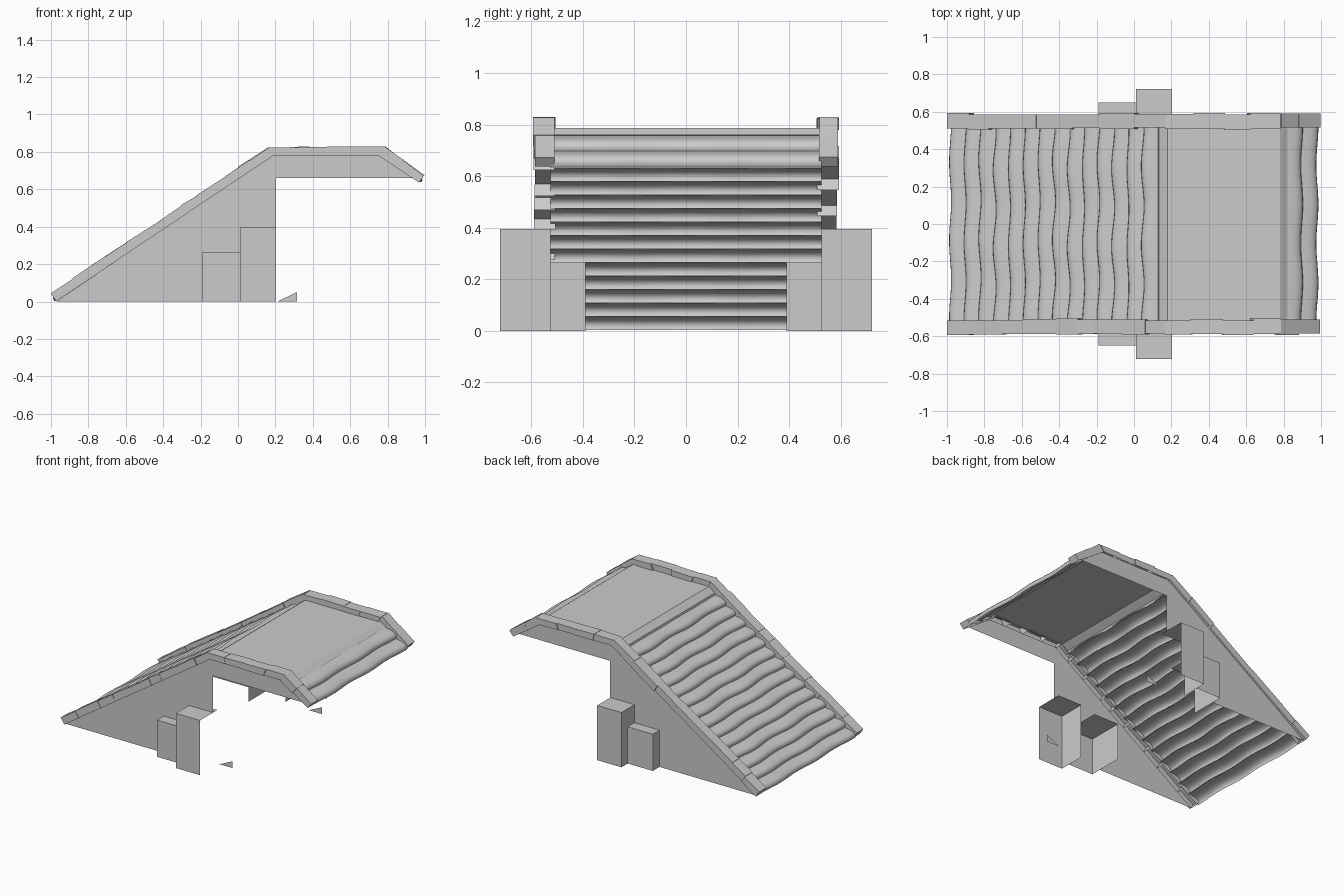
import bpy, math, random
from mathutils import Vector

if "Cube" in bpy.data.objects:
    bpy.data.objects.remove(bpy.data.objects["Cube"])
random.seed(4)

def make(name, verts, faces):
    me = bpy.data.meshes.new(name)
    me.from_pydata([tuple(v) for v in verts], [], faces)
    me.update()
    ob = bpy.data.objects.new(name, me)
    bpy.context.collection.objects.link(ob)
    return ob

def rolled_sheet(name, low, high, rolls, bump):
    """Overlapping wavy rolls laid from the low edge up to the high edge."""
    low, high = Vector((low[0], 0, low[1])), Vector((high[0], 0, high[1]))
    d = (high - low).normalized()
    n = Vector((-d.z, 0, d.x))
    if n.z < 0:
        n = -n
    step = (high - low).length / rolls
    prof = [(0, 0), (0.02, .45), (.12, .85), (.3, 1), (.52, .85), (.77, .45), (1.06, -.05)]
    ny, half = 32, 0.525
    verts, faces = [], []
    for r in range(rolls):
        ph, amp = random.uniform(-.5, .5), random.uniform(.005, .009)
        base = len(verts)
        for t, h in prof:
            for j in range(ny + 1):
                y = -half + 2 * half * j / ny
                p = low + d * (step * (r + t)) + n * (bump * h)
                # the waviness is sideways only, so the rolls stay level
                verts.append((p.x + amp * math.sin(y * 15 + ph), y, p.z))
        for i in range(len(prof) - 1):
            for j in range(ny):
                a = base + i * (ny + 1) + j
                q = (a, a + 1, a + ny + 2, a + ny + 1)
                faces.append(q if d.x < 0 else q[::-1])
    ob = make(name, verts, faces)
    bpy.context.view_layer.objects.active = ob
    ob.select_set(True)
    bpy.ops.object.shade_smooth_by_angle(angle=math.radians(50))
    ob.select_set(False)

# rolled roof covering and flat deck
rolled_sheet("long_slope_rolls", (-.978, .004), (.13, .737), 14, .027)
rolled_sheet("short_slope_rolls", (.975, .638), (.81, .755), 2, .027)
deck = [(.128, .735), (.133, .752), (.18, .787), (.78, .787), (.82, .76)]
n = len(deck)
make("flat_deck", [(x, y, z) for y in (-.525, .525) for x, z in deck],
     [(i, i + 1, i + n + 1, i + n) for i in range(n - 1)])

# trim blocks along both side edges, mitred at the two bends, open underneath
lower = [(-.972, .002), (.188, .78), (.752, .78), (.967, .637)]
upper = [(-1, .043), (.165, .825), (.785, .825), (.995, .673)]

def lerp(a, b, t):
    return (a[0] + (b[0] - a[0]) * t, a[1] + (b[1] - a[1]) * t)

def trim(side, cuts):
    verts, faces = [], []
    for seg, ts in enumerate(cuts):
        for t0, t1 in zip(ts, ts[1:]):
            y0 = side * (.512 + random.uniform(-.006, .006))
            y1 = side * (.59 + random.uniform(-.006, .004))
            ring = []
            for t in (t0, t1):
                lo = lerp(lower[seg], lower[seg + 1], t)
                up = lerp(upper[seg], upper[seg + 1], t)
                up = lerp(lo, up, random.uniform(.95, 1.1))
                ring += [(lo[0], y0, lo[1]), (lo[0], y1, lo[1]),
                         (up[0], y1, up[1]), (up[0], y0, up[1])]
            b = len(verts)
            verts += ring
            fs = [(0, 1, 2, 3), (7, 6, 5, 4)] + [(i, i + 4, (i + 1) % 4 + 4, (i + 1) % 4) for i in (1, 2, 3)]
            faces += [tuple(b + k for k in (f if side > 0 else f[::-1])) for f in fs]
    make("edge_trim", verts, faces)

trim(-1, [[0, .1, .25, .35, .5, .6, .67, .8, .91, 1], [0, .22, .5, .76, 1], [0, .45, 1]])
trim(1, [[0, .1, .19, .41, .57, .7, .86, 1], [0, .25, .52, .74, 1], [0, .45, 1]])

# side walls, with hollow open-backed buttresses and small foot wedges
wall = [(-.972, 0), (-.19, 0), (-.19, .265), (.01, .265), (.01, .395), (.203, .395),
        (.203, .66), (.932, .66), (.967, .637), (.752, .785), (.188, .785)]

def buttress(name, s, x0, x1, inner, outer, h):
    v = [(x0, s * inner, 0), (x0, s * outer, 0), (x1, s * outer, 0),
         (x0, s * inner, h), (x0, s * outer, h), (x1, s * outer, h), (x1, s * inner, h)]
    f = [(0, 3, 4, 1), (1, 4, 5, 2), (3, 6, 5, 4)]
    make(name, v, f[:] if s < 0 else [q[::-1] for q in f])

for s in (-1, 1):
    order = list(range(len(wall)))
    make("side_wall", [(x, s * .574, z) for x, z in wall], [order if s < 0 else order[::-1]])
    buttress("tall_buttress", s, .01, .203, .525, .722, .395)
    buttress("short_buttress", s, -.19, .01, .39, .65, .265)
    make("foot_wedge", [(.21, s * .51, 0), (.315, s * .51, 0), (.315, s * .51, .05)],
         [(0, 1, 2) if s < 0 else (2, 1, 0)])
